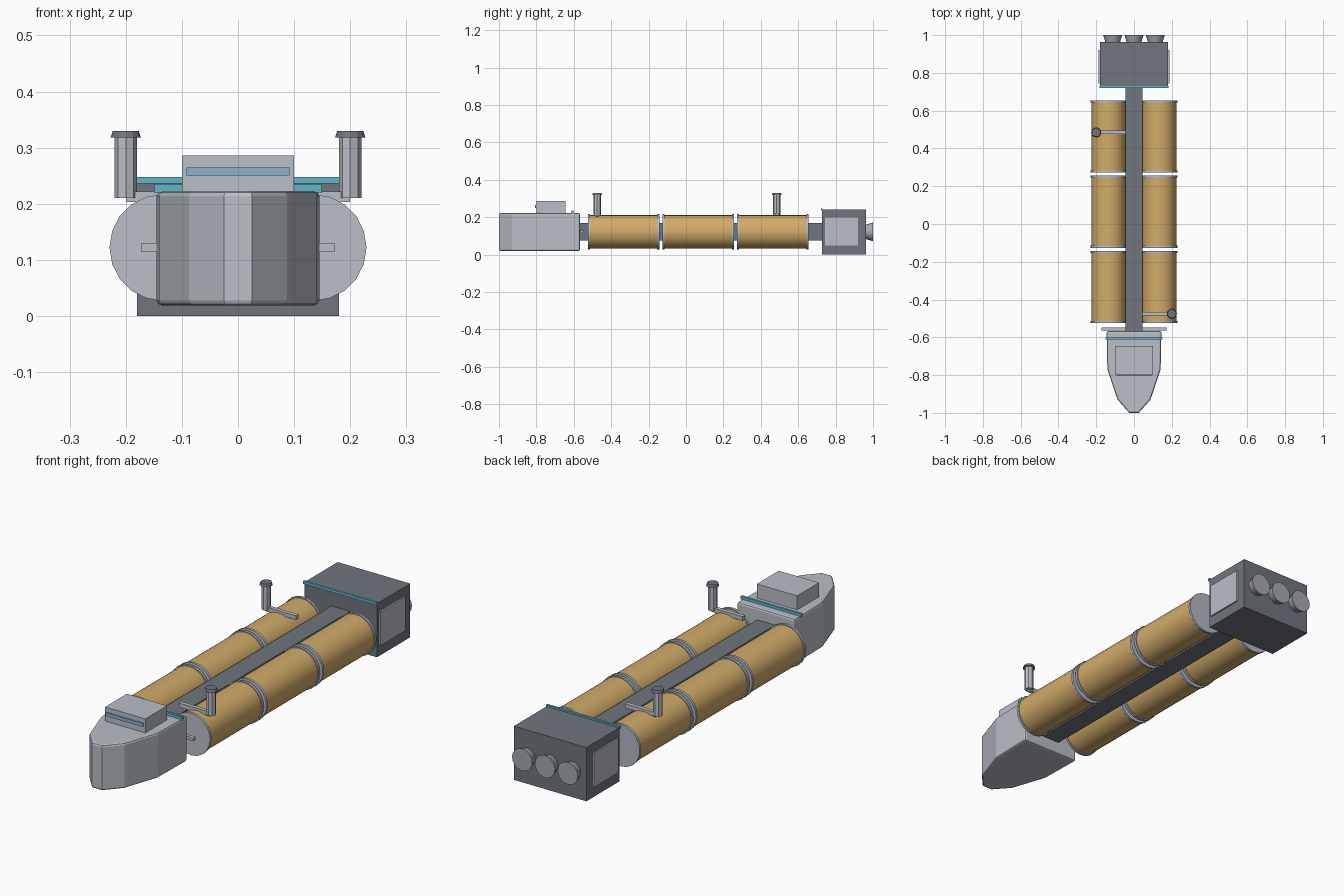
import bpy, bmesh, math
from mathutils import Matrix

default = bpy.data.objects.get("Cube")
if default:
    bpy.data.objects.remove(default, do_unlink=True)


def material(name, rgb):
    mat = bpy.data.materials.new(name)
    mat.use_nodes = True
    mat.diffuse_color = (*rgb, 1)
    mat.node_tree.nodes["Principled BSDF"].inputs["Base Color"].default_value = (*rgb, 1)
    return mat


SILVER = material("silver hull", (0.49, 0.52, 0.57))
RING = material("ring steel", (0.45, 0.48, 0.56))
DARK = material("dark grey", (0.16, 0.18, 0.21))
GOLD = material("tank gold", (0.64, 0.41, 0.14))
TEAL = material("teal light", (0.12, 0.47, 0.60))
GLASS = material("window blue", (0.27, 0.44, 0.63))
NOZZLE = material("nozzle grey", (0.38, 0.40, 0.43))


def finish(name, bm, mat, smooth=False):
    bmesh.ops.recalc_face_normals(bm, faces=bm.faces)
    mesh = bpy.data.meshes.new(name)
    bm.to_mesh(mesh)
    bm.free()
    mesh.materials.append(mat)
    obj = bpy.data.objects.new(name, mesh)
    bpy.context.collection.objects.link(obj)
    if smooth:
        bpy.ops.object.select_all(action="DESELECT")
        bpy.context.view_layer.objects.active = obj
        obj.select_set(True)
        bpy.ops.object.shade_smooth_by_angle(angle=math.radians(35))
    return obj


def box(name, mat, x, y, z):
    """Box given as (low, high) ranges on each axis."""
    bm = bmesh.new()
    bmesh.ops.create_cube(bm, size=1)
    for v in bm.verts:
        v.co = [r[0] + (c + 0.5) * (r[1] - r[0]) for c, r in zip(v.co, (x, y, z))]
    return finish(name, bm, mat)


def cone(name, mat, start, length, r1, r2, axis="Y", sides=20, smooth=True):
    """Capped cone growing from start along +y or +z."""
    bm = bmesh.new()
    bmesh.ops.create_cone(bm, cap_ends=True, segments=sides, radius1=r1, radius2=r2, depth=length,
                          matrix=Matrix.Translation((0, 0, length / 2)))
    if axis == "Y":
        bm.transform(Matrix.Rotation(math.radians(-90), 4, "X"))
    bm.transform(Matrix.Translation(start))
    return finish(name, bm, mat, smooth)


# Command hull: plan outline pulled up, with bevelled edges
half_plan = [(0.145, -0.567), (0.141, -0.77), (0.087, -0.93), (0.025, -1.0)]
plan = half_plan + [(-x, y) for x, y in reversed(half_plan)]
bm = bmesh.new()
base = bm.faces.new([bm.verts.new((x, y, 0.019)) for x, y in plan])
top = bmesh.ops.extrude_face_region(bm, geom=[base])
bmesh.ops.translate(bm, vec=(0, 0, 0.204),
                    verts=[g for g in top["geom"] if isinstance(g, bmesh.types.BMVert)])
hull = finish("command_hull", bm, SILVER)
bevel = hull.modifiers.new("edge_bevel", "BEVEL")
bevel.width = 0.009
bevel.segments = 2
bevel.limit_method = "ANGLE"
bevel.angle_limit = math.radians(60)

# Bridge, its window and the light strips
box("bridge", SILVER, (-0.1, 0.1), (-0.8, -0.645), (0.215, 0.286))
box("bridge_window", GLASS, (-0.092, 0.092), (-0.806, -0.798), (0.25, 0.265))
box("hull_light_strip", TEAL, (-0.15, 0.15), (-0.611, -0.601), (0.22, 0.235))
box("engine_light_strip", TEAL, (-0.182, 0.182), (0.721, 0.731), (0.236, 0.248))

# Spine and the cross bar behind the hull
box("spine", DARK, (-0.045, 0.045), (-0.57, 0.74), (0.075, 0.17))
box("cross_bar", SILVER, (-0.173, 0.173), (-0.563, -0.547), (0.115, 0.129))

# Two rows of three cargo tanks, each with a ring at both ends
for side, label in ((1, "left"), (-1, "right")):
    for number, start in enumerate((-0.525, -0.14, 0.27), 1):
        start = -0.525 + (number - 1) * 0.399
        length = 0.382
        x = side * 0.134
        name = f"{label}_tank_{number}"
        cone(name, GOLD, (x, start + 0.004, 0.122), length - 0.008, 0.09, 0.09, sides=24)
        for end, y in (("front", start), ("rear", start + length - 0.011)):
            cone(f"{name}_{end}_ring", RING if end == "rear" else SILVER,
                 (x, y, 0.122), 0.011, 0.095, 0.095, sides=20)

# Engine block with side panels and three flared nozzles
box("engine_block", DARK, (-0.18, 0.18), (0.728, 0.963), (0, 0.241))
for side, label in ((1, "left"), (-1, "right")):
    box(f"{label}_engine_panel", SILVER, sorted((side * 0.179, side * 0.187)),
        (0.744, 0.92), (0.048, 0.2))
for number in range(3):
    cone(f"nozzle_{number + 1}", NOZZLE, ((number - 1) * 0.113, 0.96, 0.122), 0.04, 0.038, 0.05)

# Sensor masts on arms reaching out from the spine
for side, y, label in ((1, -0.475, "left"), (-1, 0.485, "right")):
    box(f"{label}_mast_arm", SILVER, sorted((side * 0.045, side * 0.2)),
        (y - 0.009, y + 0.009), (0.203, 0.222))
    cone(f"{label}_mast", SILVER, (side * 0.2, y, 0.21), 0.11, 0.02, 0.02, "Z", 8, False)
    cone(f"{label}_mast_cap", DARK, (side * 0.2, y, 0.318), 0.012, 0.027, 0.023, "Z", 12, False)
